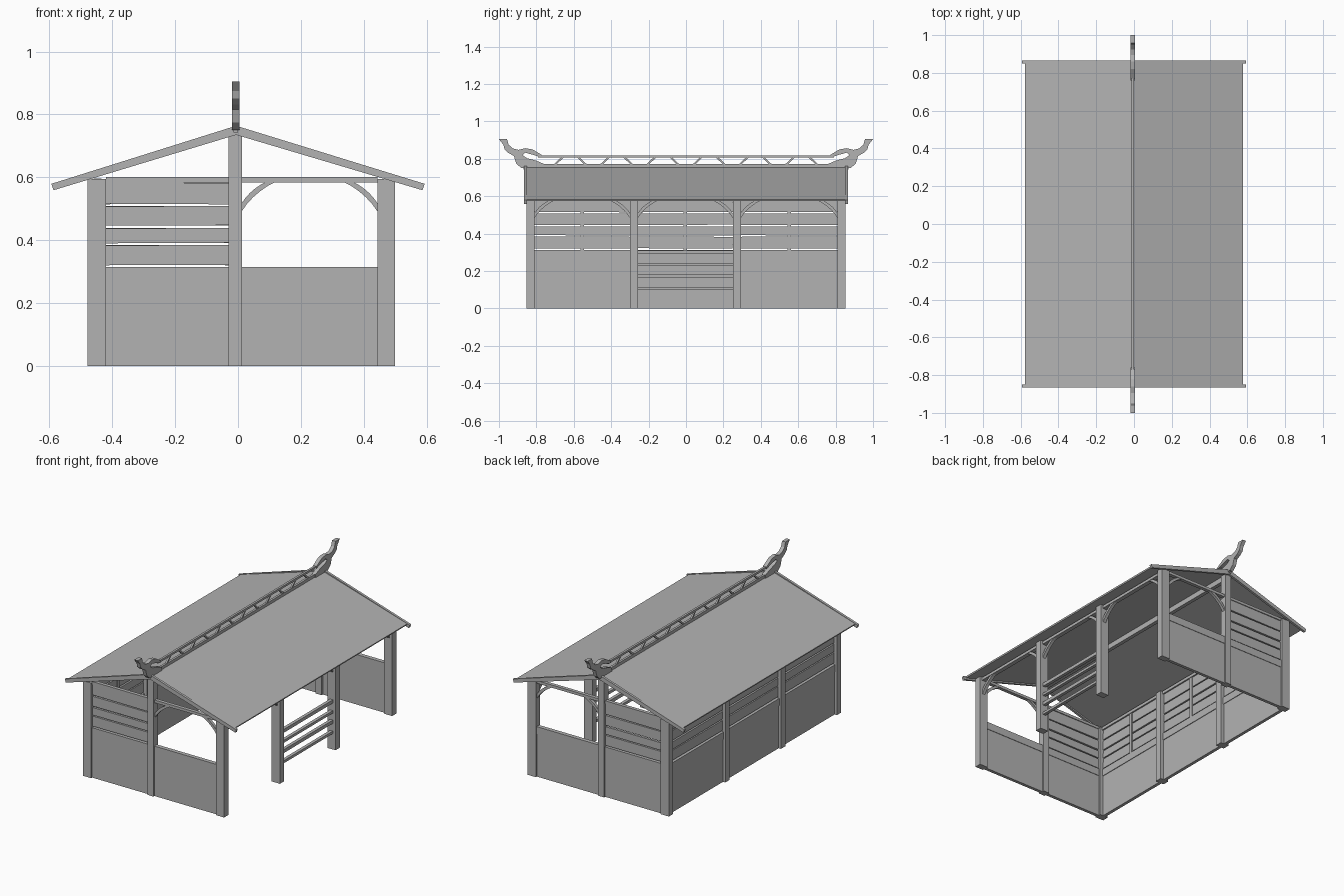
import bpy, bmesh, math, random
from mathutils import Matrix, Vector

random.seed(4)
if "Cube" in bpy.data.objects:
    bpy.data.objects.remove(bpy.data.objects["Cube"], do_unlink=True)

grey = bpy.data.materials.new("plain grey")
grey.use_nodes = True
grey.diffuse_color = (0.45, 0.45, 0.45, 1)
grey.node_tree.nodes["Principled BSDF"].inputs["Base Color"].default_value = grey.diffuse_color


def finish(name, bm):
    bmesh.ops.recalc_face_normals(bm, faces=bm.faces)
    mesh = bpy.data.meshes.new(name)
    bm.to_mesh(mesh)
    bm.free()
    mesh.materials.append(grey)
    obj = bpy.data.objects.new(name, mesh)
    bpy.context.collection.objects.link(obj)
    return obj


def box(name, x, y, z, tilt=0, axis="Y"):
    """Box from (min, max) ranges, optionally tilted in the wall plane."""
    bm = bmesh.new()
    size = [r[1] - r[0] for r in (x, y, z)]
    mid = Vector([(r[0] + r[1]) / 2 for r in (x, y, z)])
    bmesh.ops.create_cube(bm, size=1, matrix=Matrix.Translation(mid)
                          @ Matrix.Rotation(tilt, 4, axis) @ Matrix.Diagonal((*size, 1)))
    return finish(name, bm)


def slab(name, points, plane, low, high):
    """Outline in the xz or yz plane, extruded along the remaining axis."""
    bm = bmesh.new()
    def place(a, b):
        return (a, low, b) if plane == "xz" else (low, a, b)
    face = bm.faces.new([bm.verts.new(place(a, b)) for a, b in points])
    out = bmesh.ops.extrude_face_region(bm, geom=[face])
    moved = [v for v in out["geom"] if isinstance(v, bmesh.types.BMVert)]
    depth = high - low
    bmesh.ops.translate(bm, verts=moved, vec=(0, depth, 0) if plane == "xz" else (depth, 0, 0))
    return finish(name, bm)


def brace(name, corner, side, top, plane, low, high):
    """Curved knee brace between a post face and the beam above it."""
    outer, inner = [], []
    for i in range(6):
        a = math.radians(90 * i / 5)
        # gentle arc blended with the straight diagonal
        for pts, r in ((outer, 0.078), (inner, 0.108)):
            t = i / 5
            u = r * (0.65 * t + 0.35 * (1 - math.cos(a)))
            v = r * (0.65 * (1 - t) + 0.35 * (1 - math.sin(a)))
            pts.append((corner + side * u, top - v * 0.87))
    return slab(name, outer + inner[::-1], plane, low, high)


WEST, EAST = (-0.478, -0.42), (0.443, 0.50)
CENTRE = (-0.03, 0.012)
BAYS = [(-0.81, -0.30), (-0.257, 0.25), (0.293, 0.81)]
POSTS = [(-0.852, -0.81), (-0.30, -0.257), (0.25, 0.293), (0.81, 0.852)]
BOARDS = [(0.321, 0.384), (0.391, 0.438), (0.447, 0.508), (0.515, 0.583)]
RAILS = [(0.099, 0.115), (0.163, 0.184), (0.227, 0.243), (0.290, 0.311)]

# Side posts and top plates
for y in POSTS:
    for side, x in (("closed", WEST), ("open", EAST)):
        box(side + "_side_post", x, y, (0, 0.595))
box("closed_side_plate", (-0.46, -0.435), (-0.81, 0.81), (0.578, 0.597))
box("open_side_plate", (0.458, 0.485), (-0.81, 0.81), (0.574, 0.592))
box("ridge_beam", (-0.02, 0.004), (-0.83, 0.83), (0.705, 0.738))

# Closed long wall: low panel, cap rail, boards and battens in each bay
for y in BAYS:
    box("long_low_panel", (-0.462, -0.442), y, (0, 0.27))
    box("long_cap_rail", (-0.466, -0.438), y, (0.267, 0.313))
    for z in BOARDS:
        box("long_board", (-0.458, -0.444), y, z, random.uniform(-0.005, 0.005), "X")
    mid = (y[0] + y[1]) / 2
    box("long_batten", (-0.446, -0.438), (mid - 0.01, mid + 0.01), (0.30, 0.58))

# Open long side: knee braces in every bay, fence in the middle one
for y in BAYS:
    brace("open_side_brace", y[0], 1, 0.578, "yz", 0.462, 0.482)
    brace("open_side_brace", y[1], -1, 0.578, "yz", 0.462, 0.482)
for z in RAILS:
    box("fence_rail", (0.462, 0.482), BAYS[1], z)

# Gable ends: half boarded, half window opening
for s in (-1, 1):
    def span(a, b):
        return tuple(sorted((s * a, s * b)))
    box("gable_post", CENTRE, span(0.81, 0.852), (0, 0.737))
    box("gable_tie_beam", (WEST[1], EAST[0]), span(0.82, 0.842), (0.584, 0.601))
    for x in ((WEST[1], CENTRE[0]), (CENTRE[1], EAST[0])):
        box("gable_low_panel", x, span(0.822, 0.842), (0, 0.27))
        box("gable_cap_rail", x, span(0.819, 0.845), (0.267, 0.314))
    for z in BOARDS:
        box("gable_board", (WEST[1], CENTRE[0]), span(0.824, 0.838), z,
            random.uniform(-0.006, 0.006))
    brace("window_brace", CENTRE[1], 1, 0.586, "xz", *span(0.822, 0.84))
    brace("window_brace", EAST[0], -1, 0.586, "xz", *span(0.822, 0.84))


# Roof sheet and the bargeboards capping its ends
def chevron(name, apex, half, thick, slope, y):
    pts = [(-0.006, apex), (half, apex - slope * half),
           (half - 0.25 * thick, apex - slope * half - 0.7 * thick), (-0.006, apex - thick),
           (-half + 0.25 * thick, apex - slope * half - 0.7 * thick), (-half, apex - slope * half)]
    return slab(name, pts, "xz", *y)


chevron("roof_sheet", 0.756, 0.577, 0.013, 0.30, (-0.852, 0.852))
for y in ((-0.865, -0.85), (0.85, 0.865)):
    chevron("bargeboard", 0.764, 0.594, 0.029, 0.311, y)

# Ridge crest: base strip, top rail and zigzag lattice
LOW, HIGH = -0.014, 0.0
box("crest_base", (LOW, HIGH), (-0.87, 0.87), (0.742, 0.773))
box("crest_top_rail", (LOW, HIGH), (-0.79, 0.79), (0.806, 0.819))
count = 12
for i in range(count):
    y = -0.68 + 1.36 * i / (count - 1)
    lean = 0.022 * (-1) ** i
    slab("crest_lattice", [(y - lean - 0.007, 0.768), (y - lean + 0.007, 0.768),
                           (y + lean + 0.007, 0.81), (y + lean - 0.007, 0.81)],
         "yz", LOW + 0.002, HIGH - 0.002)

# Curled finials at both ends of the ridge
HORN = [(1.0, .905), (.957, .905), (.948, .875), (.925, .855), (.895, .848), (.86, .857),
        (.82, .85), (.77, .82), (.77, .806), (.82, .822), (.86, .833), (.875, .82),
        (.85, .803), (.80, .79), (.76, .773), (.76, .75), (.88, .75), (.908, .775),
        (.92, .815), (.95, .832), (.97, .85), (.976, .875)]
for s in (-1, 1):
    slab("ridge_finial", [(s * a, b) for a, b in HORN], "yz", -0.019, 0.005)
